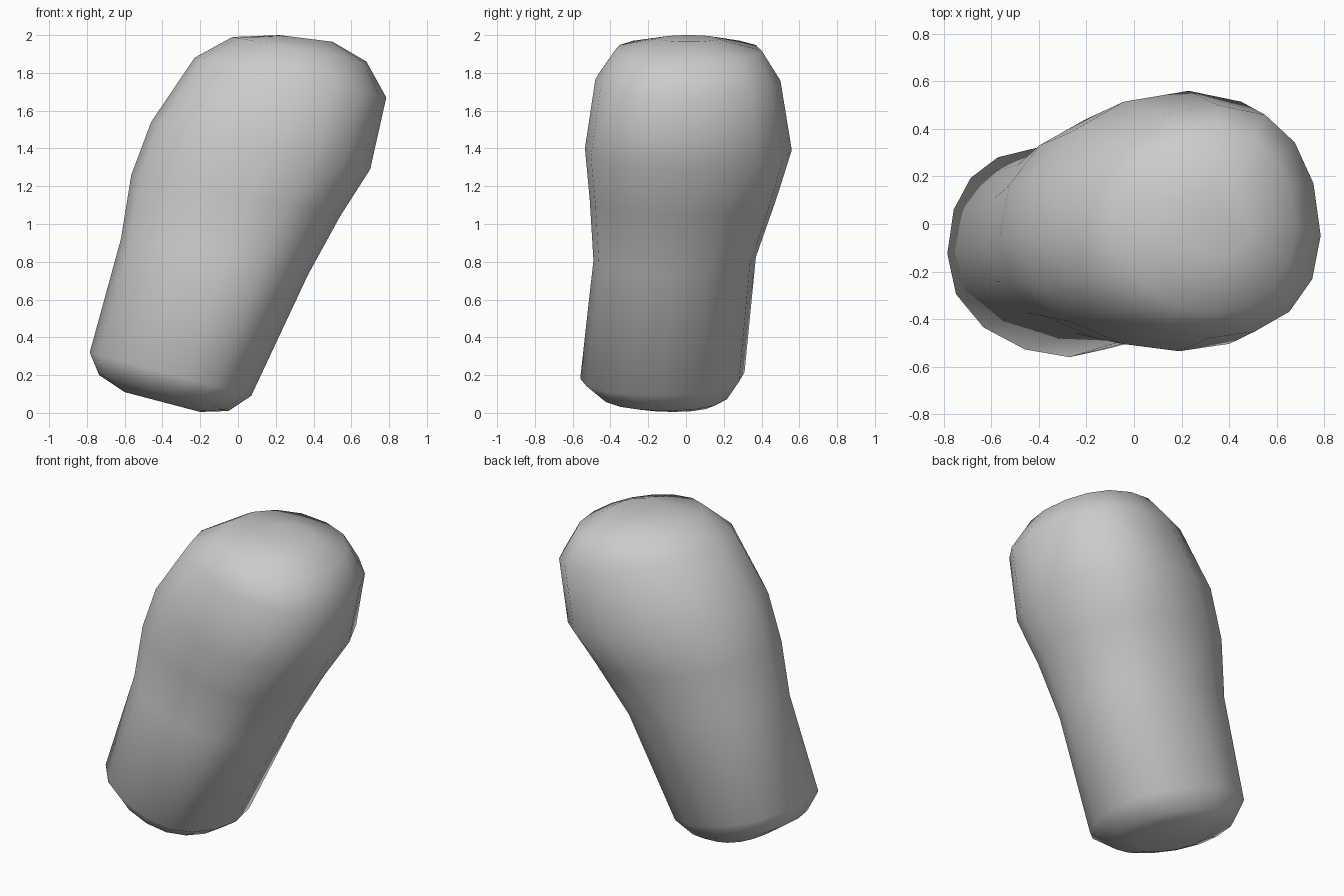
import bpy, bmesh, math

if "Cube" in bpy.data.objects:
    bpy.data.objects.remove(bpy.data.objects["Cube"])

SIDES = 16

# Tilted oval rings: left x, left z, right x, right z, front y, back y,
# then front bulge, back bulge (shift toward +x) and sideways skew toward -y
RINGS = [
    (-0.60, 0.11, -0.20, 0.005, -0.31, 0.17, 0.10, -0.10, 0.0),
    (-0.735, 0.20, -0.05, 0.01, -0.45, 0.24, 0.14, -0.10, 0.0),
    (-0.785, 0.32, 0.07, 0.09, -0.56, 0.31, 0.20, -0.10, 0.0),
    (-0.62, 0.92, 0.37, 0.73, -0.49, 0.37, 0.17, 0.0, 0.04),
    (-0.565, 1.26, 0.54, 1.04, -0.51, 0.48, 0.15, 0.11, 0.08),
    (-0.46, 1.54, 0.70, 1.29, -0.535, 0.56, 0.12, 0.19, 0.12),
    (-0.23, 1.88, 0.785, 1.67, -0.48, 0.50, 0.08, 0.15, 0.12),
    (-0.03, 1.99, 0.68, 1.86, -0.375, 0.40, 0.05, 0.10, 0.08),
    (0.22, 2.00, 0.50, 1.965, -0.14, 0.16, 0.0, 0.0, 0.0),
]


def soft(v, exponent):
    return math.copysign(abs(v) ** (2 / exponent), v) if abs(v) > 1e-6 else 0.0


def ring_verts(bm, xl, zl, xr, zr, y0, y1, front, back, skew):
    verts = []
    for i in range(SIDES):
        a = 2 * math.pi * i / SIDES
        exponent = 2.25 if i < SIDES / 2 else 2.05   # back is squarer than front
        u, v = soft(math.cos(a), exponent), soft(math.sin(a), exponent)
        shift = back * max(v, 0) + front * max(-v, 0)
        u, v = u + shift * (1 - u * u), v - skew * (1 - v * v)
        verts.append(bm.verts.new(((xl + xr) / 2 + u * (xr - xl) / 2,
                                   (y0 + y1) / 2 + v * (y1 - y0) / 2,
                                   (zl + zr) / 2 + u * (zr - zl) / 2)))
    return verts


# Limb segment lofted through the rings, capped at both ends
bm = bmesh.new()
loops = [ring_verts(bm, *r) for r in RINGS]
for lo, hi in zip(loops, loops[1:]):
    for i in range(SIDES):
        j = (i + 1) % SIDES
        bm.faces.new((lo[i], lo[j], hi[j], hi[i]))
bm.faces.new(loops[0][::-1])
bm.faces.new(loops[-1])
bmesh.ops.recalc_face_normals(bm, faces=bm.faces[:])
for f in bm.faces:
    f.smooth = True

mesh = bpy.data.meshes.new("limb_segment")
bm.to_mesh(mesh)
bm.free()
limb = bpy.data.objects.new("limb_segment", mesh)
bpy.context.collection.objects.link(limb)
